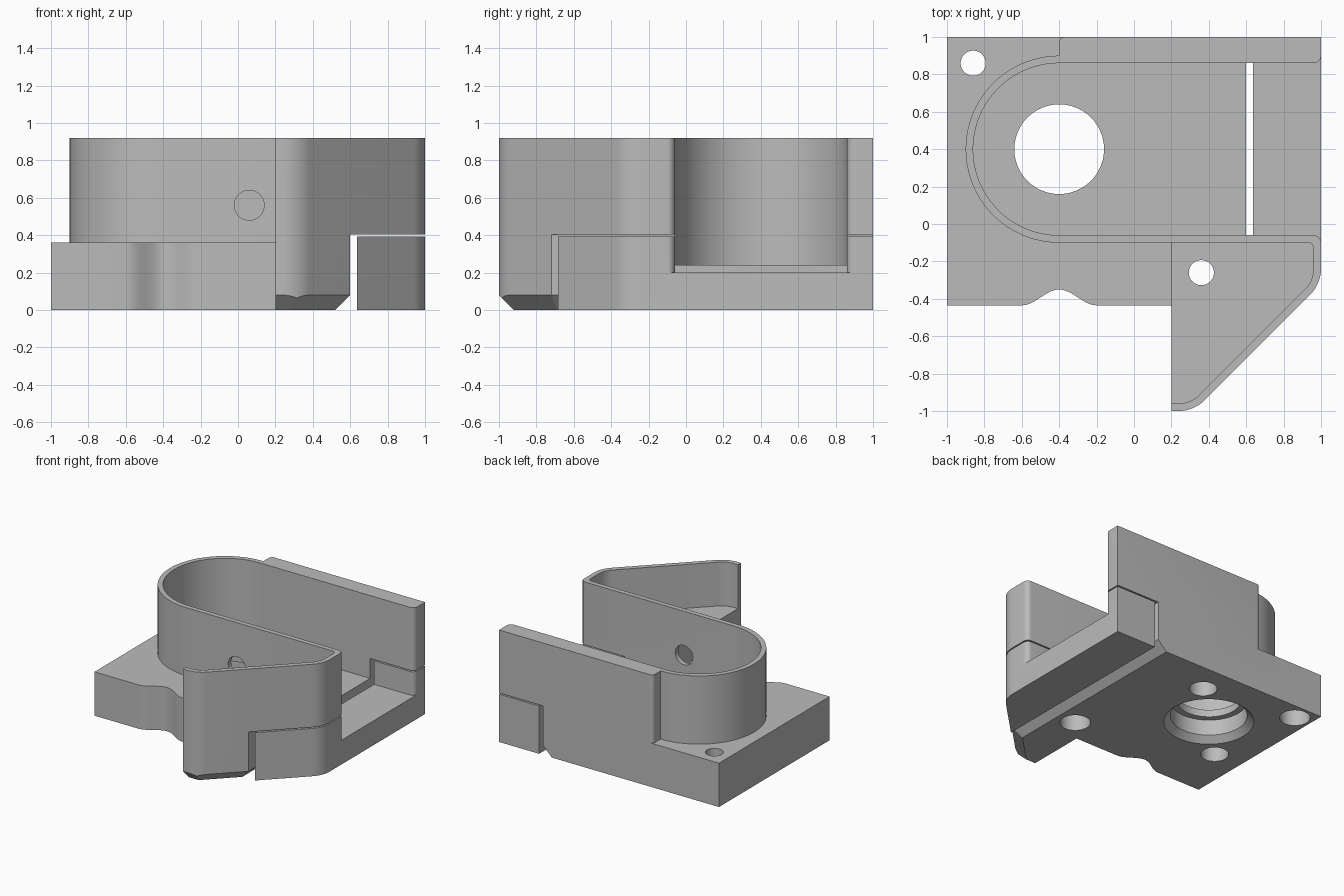
import bpy, bmesh, math
from mathutils import Vector

cube = bpy.data.objects.get("Cube")
if cube:
    bpy.data.objects.remove(cube, do_unlink=True)

grey = bpy.data.materials.new("plain_grey")
grey.use_nodes = True
grey.diffuse_color = (0.5, 0.5, 0.5, 1)
grey.node_tree.nodes["Principled BSDF"].inputs["Base Color"].default_value = (0.5, 0.5, 0.5, 1)


def rounded(corners):
    """Polygon from (x, y, radius) corners, with each corner filleted."""
    out = []
    for i, (x, y, r) in enumerate(corners):
        p = Vector((x, y))
        if r == 0:
            out.append(p)
            continue
        a = (Vector(corners[i - 1][:2]) - p).normalized()
        b = (Vector(corners[(i + 1) % len(corners)][:2]) - p).normalized()
        half = a.angle(b) / 2
        centre = p + (a + b).normalized() * (r / math.sin(half))
        start = p + a * (r / math.tan(half)) - centre
        end = p + b * (r / math.tan(half)) - centre
        n = max(6, int(r * 64))
        sweep = start.angle(end)
        for k in range(n + 1):
            t = k / n
            out.append(centre + (start * math.sin((1 - t) * sweep)
                                 + end * math.sin(t * sweep)) / math.sin(sweep))
    return out


def finish(name, bm):
    bmesh.ops.recalc_face_normals(bm, faces=bm.faces)
    mesh = bpy.data.meshes.new(name)
    bm.to_mesh(mesh)
    bm.free()
    mesh.materials.append(grey)
    obj = bpy.data.objects.new(name, mesh)
    bpy.context.collection.objects.link(obj)
    return obj


def prism(name, outline, low, high, along_y=False, cuts=()):
    """Extrude an outline; each cut is a plane (point, normal) that trims it."""
    bm = bmesh.new()
    place = (lambda p, h: (p[0], h, p[1])) if along_y else (lambda p, h: (p[0], p[1], h))
    pts = [p for i, p in enumerate(outline)
           if (Vector(p) - Vector(outline[i - 1])).length > 1e-4]
    face = bm.faces.new([bm.verts.new(place(p, low)) for p in pts])
    new = bmesh.ops.extrude_face_region(bm, geom=[face])["geom"]
    shift = Vector(place((0, 0), high - low))
    bmesh.ops.translate(bm, vec=shift, verts=[v for v in new if isinstance(v, bmesh.types.BMVert)])
    for co, no in cuts:
        res = bmesh.ops.bisect_plane(bm, geom=bm.verts[:] + bm.edges[:] + bm.faces[:],
                                     plane_co=co, plane_no=no, clear_outer=True)
        edges = [e for e in res["geom_cut"] if isinstance(e, bmesh.types.BMEdge)]
        bmesh.ops.holes_fill(bm, edges=edges, sides=0)
    return finish(name, bm)


def cone(name, x, y, r1, r2, low, high):
    bm = bmesh.new()
    bmesh.ops.create_cone(bm, cap_ends=True, segments=48, radius1=r1, radius2=r2, depth=high - low)
    bmesh.ops.translate(bm, vec=(x, y, (low + high) / 2), verts=bm.verts)
    return finish(name, bm)


def combine(target, tool, operation="DIFFERENCE"):
    mod = target.modifiers.new("cut", "BOOLEAN")
    mod.operation, mod.solver, mod.object = operation, "EXACT", tool
    bpy.context.view_layer.objects.active = target
    bpy.ops.object.modifier_apply(modifier=mod.name)
    bpy.data.objects.remove(tool, do_unlink=True)


def channel(floor):
    """Round-ended channel cutter that flares at the open end."""
    return prism("channel_cutter", rounded([
        (-0.86, 0.86, 0.46), (-0.86, -0.06, 0.46), (1, -0.06, 0.04), (1, -0.3, 0),
        (1.2, -0.3, 0), (1.2, 1.1, 0), (1, 1.1, 0), (1, 0.86, 0.04)]), floor, 1.2)


# Base slab with a soft notch in the front edge
notch = [(-0.6 + 0.4 * i / 20, -0.435 + 0.0425 * (1 - math.cos(math.tau * i / 20)))
         for i in range(21)]
base = prism("base_slab", [(-1, 1), (-1, -0.435)] + notch + [(0.8, -0.435), (0.8, 1)], 0, 0.36)

# Tall housing: round end, thick back wall and angled prow with a chamfered foot
DIAG = 1.32
body = prism("main_body", rounded([
    (1, 1, 0), (-0.4, 1, 0.03), (-0.4, 0.9, 0), (-0.9, 0.9, 0.5), (-0.9, -0.1, 0.5),
    (0.2, -0.1, 0), (0.2, -1, 0), (DIAG - 1, -1, 0.2), (1, 1 - DIAG, 0.2)]), 0, 0.92,
    cuts=[((0, -0.92, 0), (0, -1, -1)),
          ((DIAG - 0.08 * math.sqrt(2), 0, 0), (1, -1, -math.sqrt(2)))])
combine(body, base, "UNION")

# Hollow out the channel and the prow pocket
combine(body, channel(0.24))
inner = DIAG - 0.04 * math.sqrt(2)
combine(body, prism("pocket_cutter", rounded([
    (0.1, -0.1, 0), (0.1, -0.96, 0), (inner - 0.96, -0.96, 0.16),
    (0.96, 0.96 - inner, 0.16), (0.96, -0.1, 0.03)]), 0.56, 1.2))

# Clear the space for the separate end block, with a chamfered lower edge
combine(body, prism("gap_cutter", [(0.42, -0.1), (0.6, 0.08), (0.6, 0.403),
                                   (1.2, 0.403), (1.2, -0.1)], -1.2, 1.2, along_y=True))

# Bores: x, y, bottom radius, top radius, low, high
for bore in [(-0.4, 0.4, 0.24, 0.24, -0.1, 0.3),
             (-0.4, 0.4, 0.29, 0.29, -0.05, 0.18),
             (-0.4, 0.4, 0.36, 0.29, -0.02, 0.05),
             (-0.86, 0.86, 0.067, 0.067, -0.1, 0.5),
             (-0.86, 0.86, 0.115, 0.115, -0.05, 0.14),
             (0.36, -0.26, 0.067, 0.067, -0.1, 0.7),
             (0.36, -0.26, 0.115, 0.115, -0.05, 0.2),
             (-0.05, 0.75, 0.105, 0.105, -0.1, 0.13),
             (-0.75, 0.05, 0.105, 0.105, -0.1, 0.13)]:
    combine(body, cone("bore_cutter", *bore))

# Round port through the front channel wall
port = [(0.06 + 0.08 * math.cos(math.tau * i / 40), 0.56 + 0.08 * math.sin(math.tau * i / 40))
        for i in range(40)]
combine(body, prism("port_cutter", port, -0.2, 0.1, along_y=True))

# Separate end block beneath the overhanging walls
end_block = prism("end_block", rounded([
    (0.635, 1, 0), (0.635, 0.635 - DIAG, 0), (1, 1 - DIAG, 0.2), (1, 1, 0)]), 0, 0.393)
combine(end_block, channel(0.2))

# Smooth curved faces, keep edges crisp
for obj in (body, end_block):
    bpy.ops.object.select_all(action="DESELECT")
    obj.select_set(True)
    bpy.context.view_layer.objects.active = obj
    bpy.ops.object.shade_smooth_by_angle(angle=math.radians(30))
